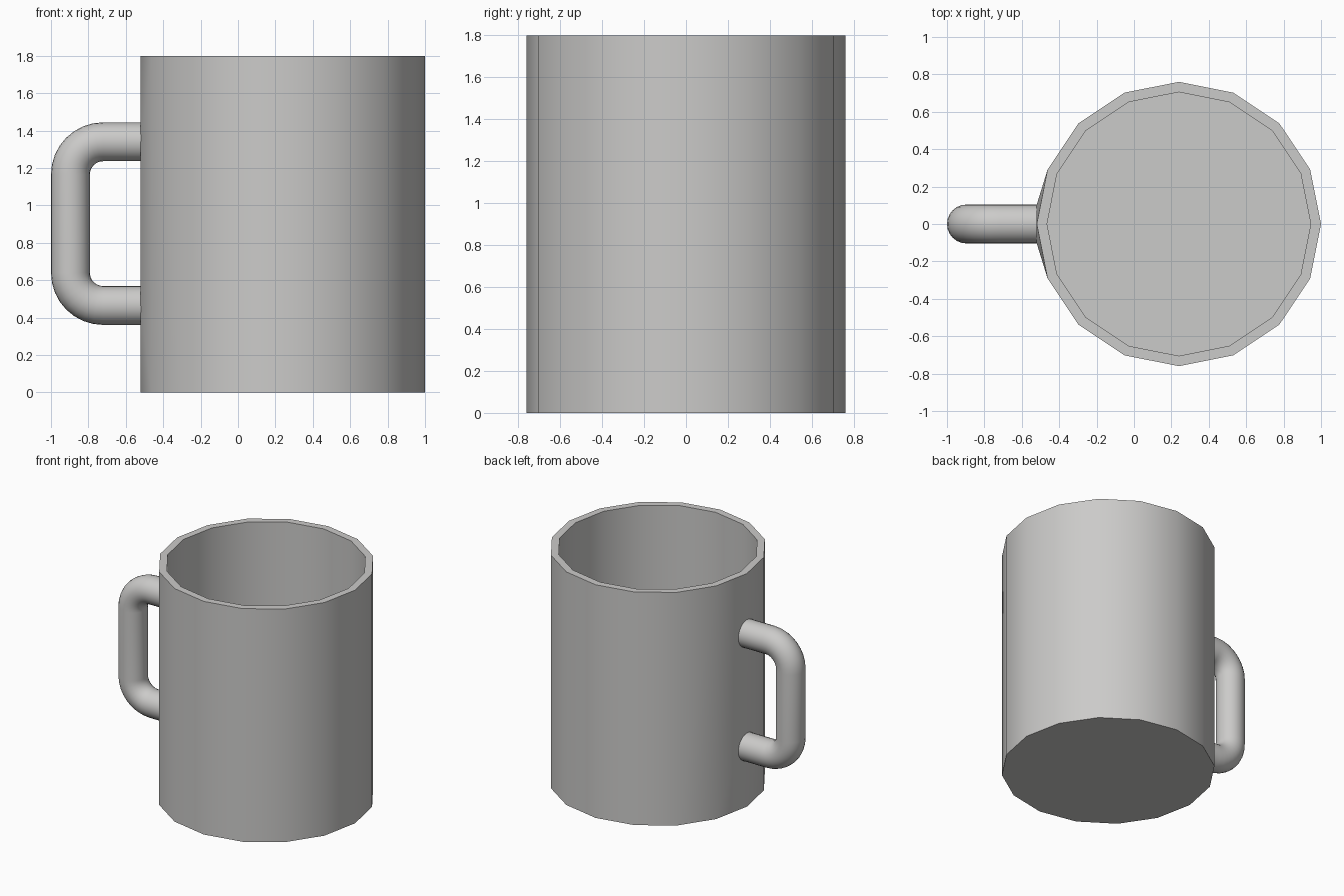
import bpy, bmesh, math
from mathutils import Vector

if "Cube" in bpy.data.objects:
    bpy.data.objects.remove(bpy.data.objects["Cube"])

CX, R_OUT, R_IN, H, FLOOR, SIDES = 0.24, 0.76, 0.705, 1.8, 0.05, 16
TUBE, Z_LOW, Z_HIGH, X_JOIN, X_GRIP, BEND = 0.104, 0.465, 1.34, -0.52, -0.896, 0.175

grey = bpy.data.materials.new("grey ceramic")
grey.diffuse_color = (0.6, 0.595, 0.585, 1)
grey.use_nodes = True
grey.node_tree.nodes["Principled BSDF"].inputs["Base Color"].default_value = grey.diffuse_color


def finish(bm, name):
    bmesh.ops.recalc_face_normals(bm, faces=bm.faces)
    mesh = bpy.data.meshes.new(name)
    bm.to_mesh(mesh)
    bm.free()
    mesh.materials.append(grey)
    ob = bpy.data.objects.new(name, mesh)
    bpy.context.collection.objects.link(ob)
    bpy.ops.object.select_all(action='DESELECT')
    ob.select_set(True)
    bpy.context.view_layer.objects.active = ob
    bpy.ops.object.shade_smooth_by_angle(angle=math.radians(40))
    return ob


def ring(bm, r, z):
    return [bm.verts.new((CX + r * math.cos(a), r * math.sin(a), z))
            for a in (2 * math.pi * i / SIDES for i in range(SIDES))]


def bridge(bm, a, b):
    n = len(a)
    for i in range(n):
        j = (i + 1) % n
        bm.faces.new((a[i], a[j], b[j], b[i]))


# Cup outside: sixteen-sided body whose wall swells slightly to the handle joints
bm = bmesh.new()
ring(bm, R_OUT, 0)
ring(bm, R_OUT, H)
for z in (Z_LOW, Z_HIGH):
    for k in range(16):
        a = 2 * math.pi * k / 16
        bm.verts.new((X_JOIN, TUBE * math.cos(a), z + TUBE * math.sin(a)))
bmesh.ops.convex_hull(bm, input=bm.verts[:])
bm.normal_update()
bmesh.ops.dissolve_limit(bm, angle_limit=math.radians(1), verts=bm.verts[:], edges=bm.edges[:])
bm.normal_update()
bmesh.ops.delete(bm, geom=[f for f in bm.faces if f.calc_center_median().z > H - 0.001],
                 context='FACES')
# Rim, inner wall and floor
rim_out, rim_in, base_in = ring(bm, R_OUT, H), ring(bm, R_IN, H), ring(bm, R_IN, FLOOR)
bridge(bm, rim_out, rim_in)
bridge(bm, rim_in, base_in)
bm.faces.new(base_in)
bmesh.ops.remove_doubles(bm, verts=bm.verts[:], dist=0.0005)
finish(bm, "cup")

# Handle: round tube swept along a squared loop with rounded corners
path = [(X_JOIN + 0.03, Z_HIGH, 90)]
for cz, start in ((Z_HIGH - BEND, 90), (Z_LOW + BEND, 180)):
    for k in range(9):
        deg = start + 90 * k / 8
        t = math.radians(deg)
        path.append((X_GRIP + BEND + BEND * math.cos(t), cz + BEND * math.sin(t), deg))
path.append((X_JOIN + 0.03, Z_LOW, 270))

bm = bmesh.new()
loops = []
for x, z, deg in path:
    t = math.radians(deg)
    out = Vector((math.cos(t), 0, math.sin(t)))
    loops.append([bm.verts.new(Vector((x, 0, z)) + TUBE * (math.cos(a) * out + math.sin(a) * Vector((0, 1, 0))))
                  for a in (2 * math.pi * k / 24 for k in range(24))])
for a, b in zip(loops, loops[1:]):
    bridge(bm, a, b)
finish(bm, "handle")
